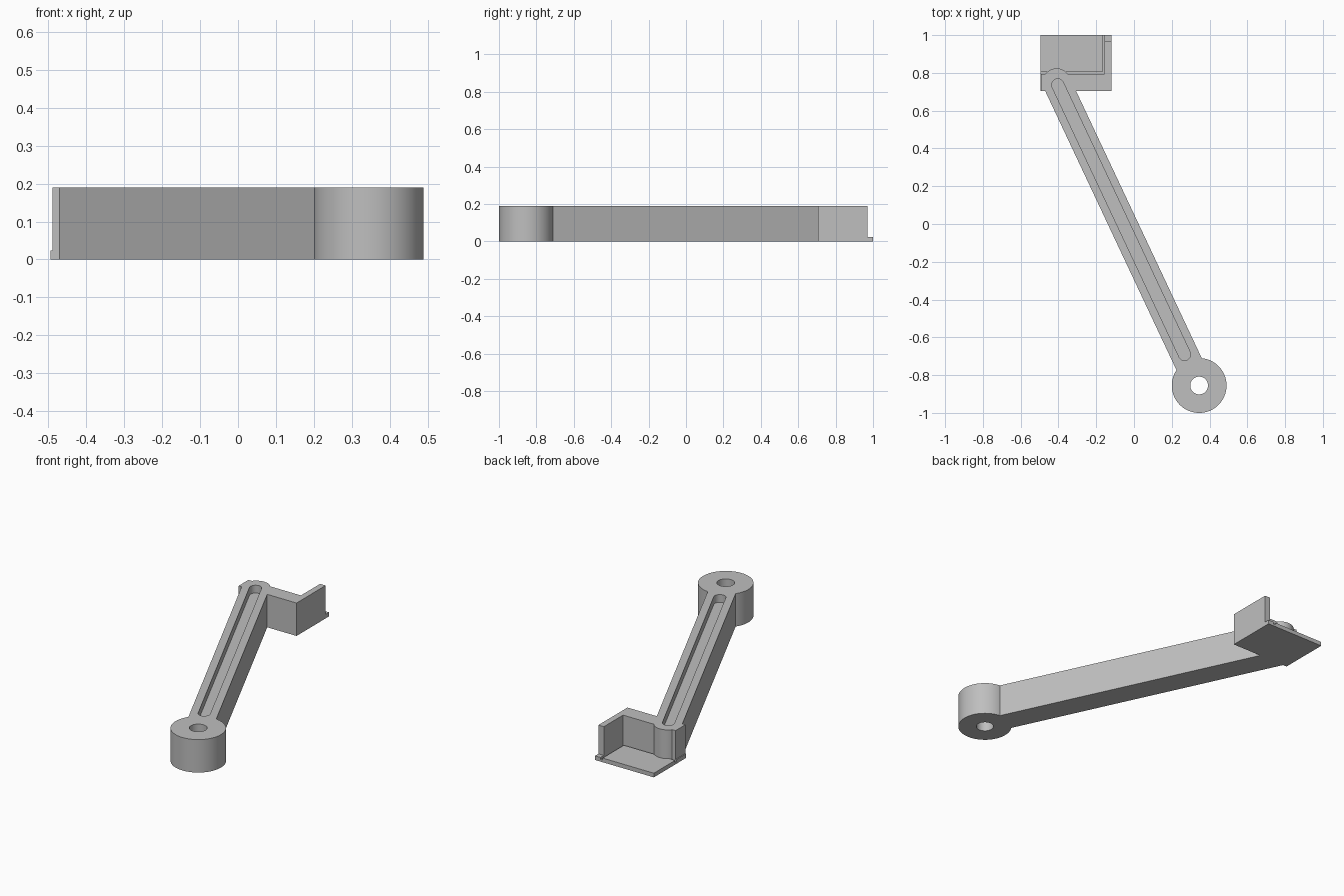
import bpy, bmesh, math
from mathutils import Vector

cube = bpy.data.objects.get("Cube")
if cube:
    bpy.data.objects.remove(cube, do_unlink=True)

HEIGHT = 0.19
HUB = Vector((0.345, -0.855))
TIP = Vector((-0.41, 0.75))
AXIS = (HUB - TIP).normalized()

grey = bpy.data.materials.new("light grey plastic")
grey.use_nodes = True
grey.diffuse_color = (0.52, 0.52, 0.52, 1)
grey.node_tree.nodes["Principled BSDF"].inputs["Base Color"].default_value = (0.52, 0.52, 0.52, 1)


def prism(name, outline, z0, z1):
    """Extrude a flat counter-clockwise outline from z0 up to z1."""
    bm = bmesh.new()
    low = [bm.verts.new((x, y, z0)) for x, y in outline]
    high = [bm.verts.new((x, y, z1)) for x, y in outline]
    bm.faces.new(low[::-1])
    bm.faces.new(high)
    n = len(low)
    for i in range(n):
        j = (i + 1) % n
        bm.faces.new((low[i], low[j], high[j], high[i]))
    mesh = bpy.data.meshes.new(name)
    bm.to_mesh(mesh)
    bm.free()
    mesh.materials.append(grey)
    obj = bpy.data.objects.new(name, mesh)
    bpy.context.collection.objects.link(obj)
    return obj


def box(name, x0, x1, y0, y1, z0, z1):
    return prism(name, [(x0, y0), (x1, y0), (x1, y1), (x0, y1)], z0, z1)


def arc(center, radius, start, sweep, steps):
    return [(center.x + radius * math.cos(start + sweep * i / steps),
             center.y + radius * math.sin(start + sweep * i / steps)) for i in range(steps + 1)]


def circle(center, radius, steps=64):
    return arc(center, radius, 0, 2 * math.pi, steps)[:-1]


def stadium(a, b, radius):
    """Rounded bar outline running from a to b."""
    d = b - a
    side = math.atan2(d.y, d.x) + math.pi / 2
    return arc(a, radius, side, math.pi, 24) + arc(b, radius, side + math.pi, math.pi, 24)


def combine(target, other, operation):
    other.hide_render = True
    mod = target.modifiers.new(operation.lower(), "BOOLEAN")
    mod.operation = operation
    mod.solver = "EXACT"
    mod.object = other
    bpy.context.view_layer.objects.active = target
    bpy.ops.object.modifier_apply(modifier=mod.name)
    bpy.data.objects.remove(other, do_unlink=True)


# Corner bracket: L-shaped walls on a thin floor plate, with relief grooves
bracket = prism("bracket_arm", [(-0.49, 0.705), (-0.12, 0.705), (-0.12, 0.97),
                                (-0.155, 0.97), (-0.155, 0.795), (-0.49, 0.795)], 0, HEIGHT)
combine(bracket, box("floor_plate", -0.495, -0.12, 0.705, 1.0, 0, 0.024), "UNION")
combine(bracket, box("front_groove", -0.6, -0.155, 0.795, 0.806, 0.012, 0.05), "DIFFERENCE")
combine(bracket, box("side_groove", -0.168, -0.155, 0.795, 1.1, 0.012, 0.05), "DIFFERENCE")

# Slanted arm and round hub
combine(bracket, prism("arm", stadium(TIP, HUB, 0.074), 0, HEIGHT), "UNION")
combine(bracket, prism("hub", circle(HUB, 0.145), 0, HEIGHT), "UNION")

# Pivot hole and long blind slot
combine(bracket, prism("pivot_hole", circle(HUB, 0.047), -0.1, 0.3), "DIFFERENCE")
slot = stadium(TIP + AXIS * 0.015, HUB - AXIS * 0.182, 0.032)
combine(bracket, prism("slot", slot, HEIGHT - 0.045, 0.3), "DIFFERENCE")

# Smooth round walls, crisp edges
bpy.ops.object.select_all(action="DESELECT")
bracket.select_set(True)
bpy.context.view_layer.objects.active = bracket
bpy.ops.object.shade_smooth_by_angle(angle=math.radians(30))
